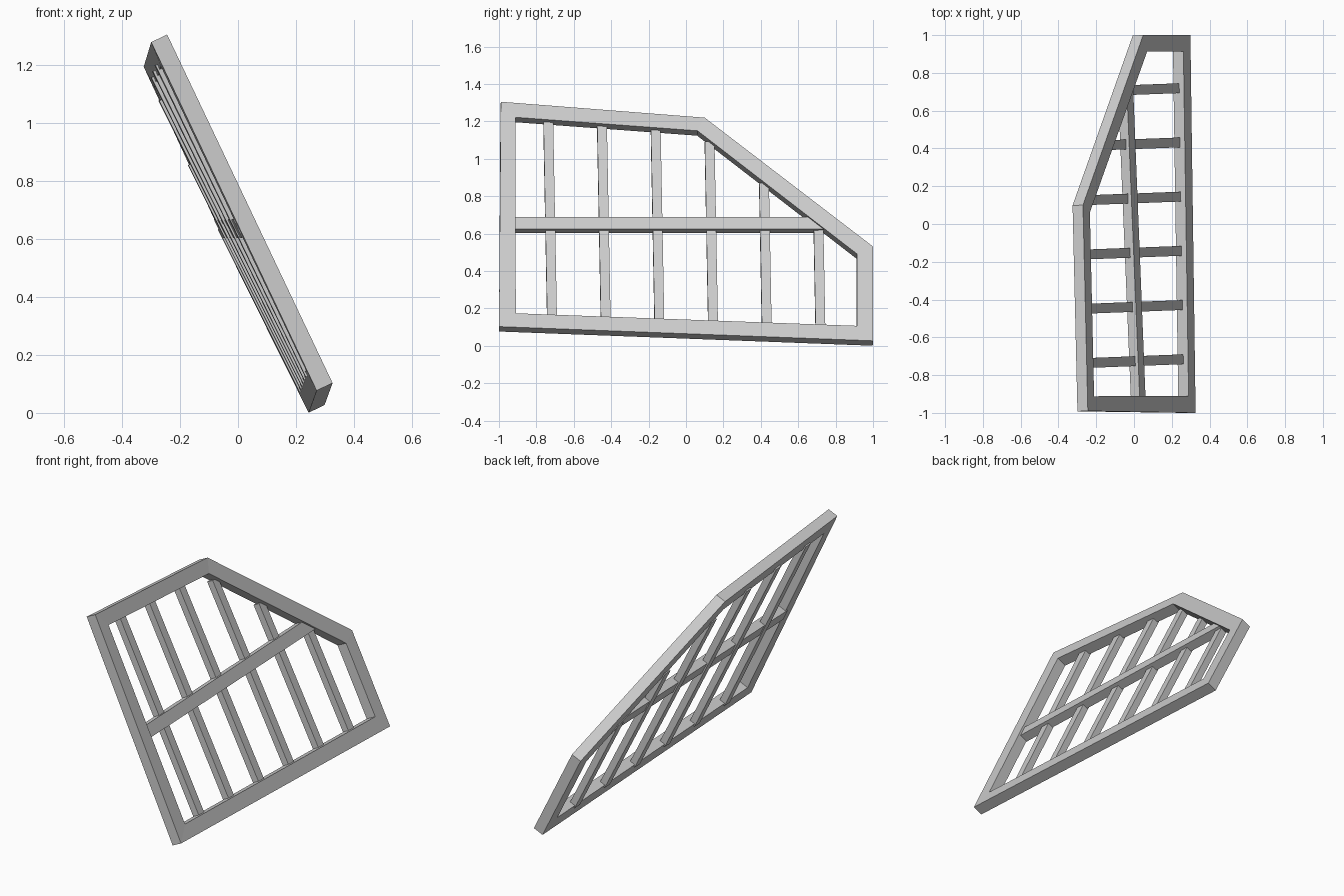
import bpy
from mathutils import Vector

if "Cube" in bpy.data.objects:
    bpy.data.objects.remove(bpy.data.objects["Cube"])

NORMAL = Vector((0.9, 0.03, 0.43)).normalized()   # direction the panel faces


def lean(y, z, depth=0.0):
    """Point on the leaning, slightly twisted panel face, sunk by depth."""
    x = 0.3435 - 0.0315 * y - (0.485 + 0.011 * y) * z - 0.0145 * z * (1 - y * y)
    p = Vector((x, y, z)) - NORMAL * depth
    p.y = max(-1.0, min(1.0, p.y))
    return p


def make(name, verts, faces):
    mesh = bpy.data.meshes.new(name)
    mesh.from_pydata(verts, [], faces)
    mesh.update()
    ob = bpy.data.objects.new(name, mesh)
    bpy.context.collection.objects.link(ob)
    return ob


def prism(name, pts, front, back):
    n = len(pts)
    verts = [lean(y, z, d) for d in (front, back) for y, z in pts]
    faces = [list(range(n)), list(range(2 * n - 1, n - 1, -1))]
    faces += [(i, i + n, (i + 1) % n + n, (i + 1) % n) for i in range(n)]
    return make(name, verts, faces)


# Outer frame: five mitred boards in one closed ring
outer = [(-1, 0.103), (1, 0.027), (1, 0.531), (0.1, 1.22), (-0.99, 1.305)]
inner = [(-0.91, 0.174), (0.914, 0.107), (0.914, 0.492), (0.0615, 1.15), (-0.912, 1.222)]
T = 0.061
verts = [lean(y, z, d) for d in (0, T) for ring in (outer, inner) for y, z in ring]
faces = []
for i in range(5):
    j = (i + 1) % 5
    faces += [(i, j, j + 5, i + 5),                # front
              (i + 10, i + 15, j + 15, j + 10),    # back
              (i, i + 10, j + 10, j),              # outer edge
              (i + 5, j + 5, j + 15, i + 15)]      # inner edge
make("outer_frame", verts, faces)

# Cross rail, its right end cut along the sloping board
prism("cross_rail", [(-0.93, 0.63), (0.76, 0.63), (0.675, 0.695), (-0.93, 0.695)], 0.012, 0.064)


def edge_height(y):
    """Height of the inner edge of the top boards."""
    if y < 0.0615:
        return 1.15 - (y - 0.0615) * 0.074
    return 1.15 - (y - 0.0615) * 0.772


# Upright bars, set towards the back of the frame
for k in range(6):
    y = -0.715 + 0.287 * k
    bottom = 0.174 - (y + 0.91) * 0.0367 - 0.015
    top = edge_height(y) + 0.02
    yt = y - 0.019 * (top - bottom)
    w = 0.026
    prism(f"upright_bar_{k + 1}",
          [(y - w, bottom), (y + w, bottom), (yt + w, top), (yt - w, top)], 0.027, 0.066)
